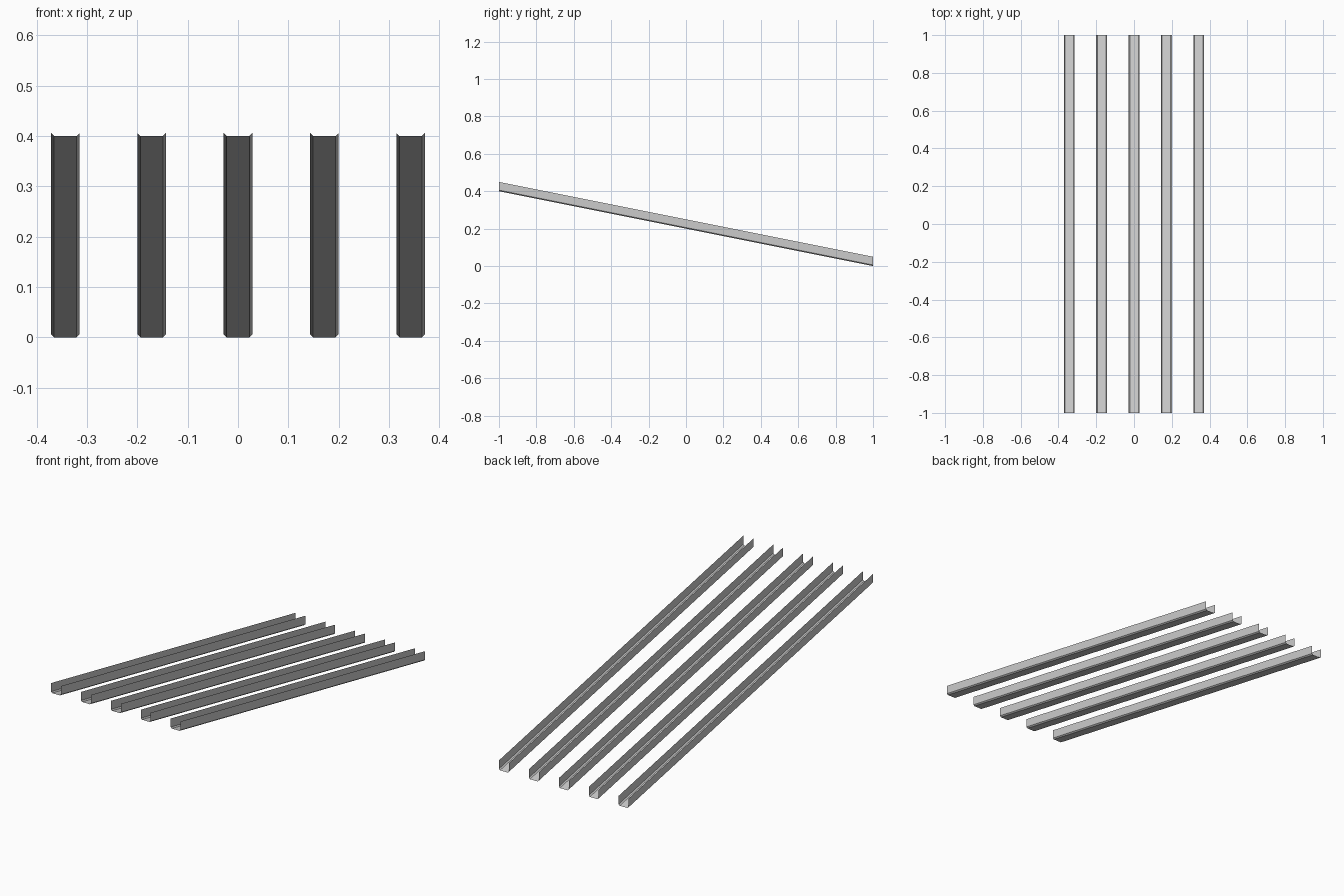
import bpy

if "Cube" in bpy.data.objects:
    bpy.data.objects.remove(bpy.data.objects["Cube"])

# Open U-shaped cross-section with small chamfers at the bottom corners (x, z)
W, H, C = 0.0285, 0.05, 0.006
PROFILE = [(-W, H), (-W, C), (-W + C, 0), (W - C, 0), (W, C), (W, H)]
HIGH, LOW = 0.4, 0.0      # floor height at the front and back ends
SPACING = 0.1715


def channel(name, cx):
    """Thin sheet channel sloping down from front to back."""
    n = len(PROFILE)
    verts = [(cx + x, y, z + lift)
             for y, lift in ((-1, HIGH), (1, LOW)) for x, z in PROFILE]
    faces = [(i, i + 1, n + i + 1, n + i) for i in range(n - 1)]
    # face order gives outward normals (down and to the sides)
    faces = [f[::-1] for f in faces]
    mesh = bpy.data.meshes.new(name)
    mesh.from_pydata(verts, [], faces)
    if mesh.polygons[2].normal.z > 0:
        mesh.flip_normals()
    obj = bpy.data.objects.new(name, mesh)
    bpy.context.collection.objects.link(obj)


# Five parallel sloped channels
for i in range(5):
    channel(f"sloped_channel_{i + 1}", (i - 2) * SPACING)
